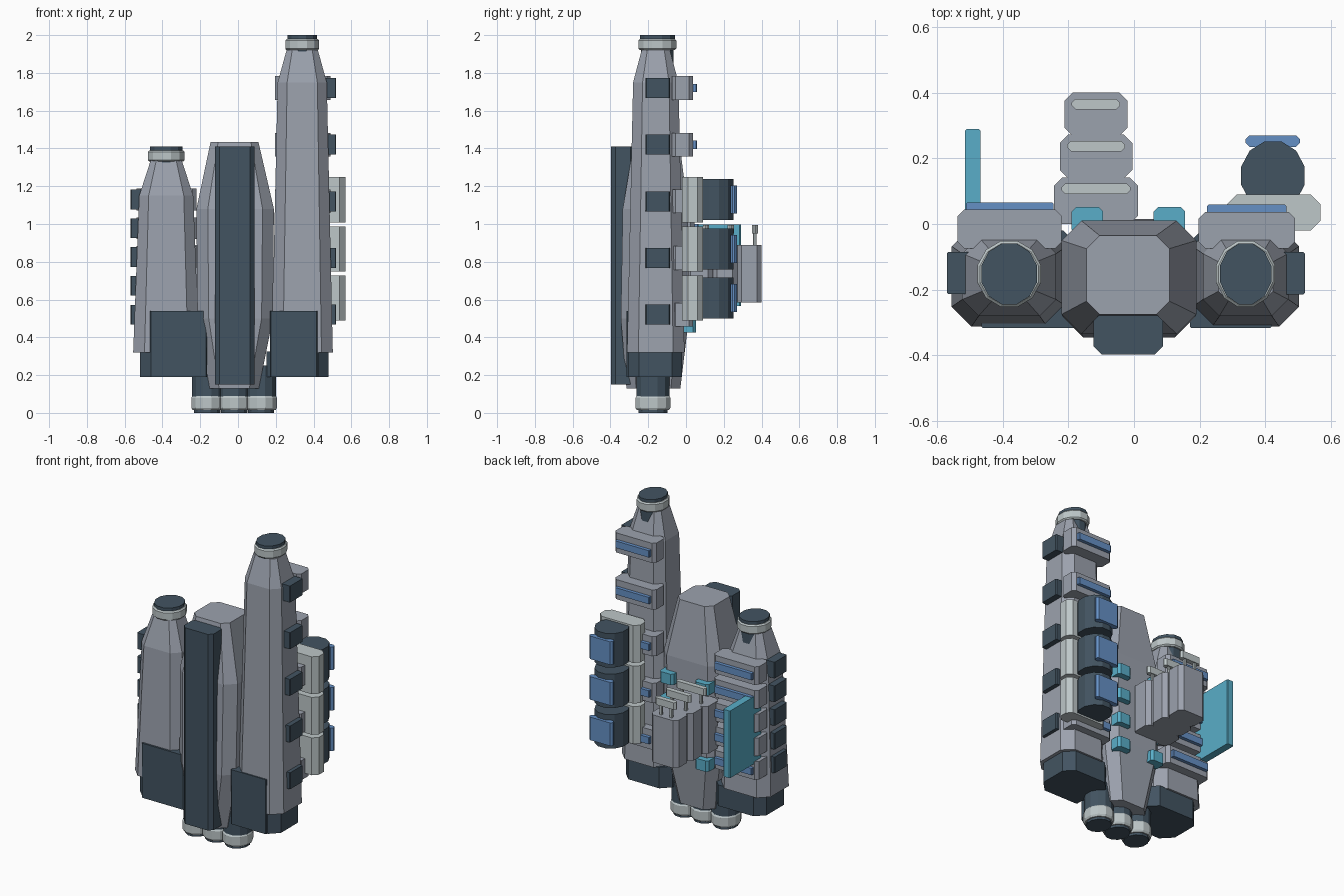
import bpy, bmesh, math

if "Cube" in bpy.data.objects:
    bpy.data.objects.remove(bpy.data.objects["Cube"])


def mat(name, rgb):
    m = bpy.data.materials.new(name)
    m.diffuse_color = (*rgb, 1)
    m.use_nodes = True
    m.node_tree.nodes["Principled BSDF"].inputs["Base Color"].default_value = m.diffuse_color
    return m


GREY = mat("hull grey", (0.33, 0.36, 0.42))
LIGHT = mat("light grey", (0.51, 0.57, 0.58))
DARK = mat("dark slate", (0.055, 0.088, 0.12))
BLUE = mat("window blue", (0.13, 0.28, 0.56))
TEAL = mat("panel teal", (0.10, 0.42, 0.58))


def loft(name, outlines, material):
    """Skin a stack of outlines (lists of 3D points) and cap both ends."""
    bm = bmesh.new()
    rings = [[bm.verts.new(p) for p in o] for o in outlines]
    n = len(rings[0])
    for a, b in zip(rings, rings[1:]):
        for i in range(n):
            j = (i + 1) % n
            bm.faces.new((a[i], a[j], b[j], b[i]))
    bm.faces.new(rings[0][::-1])
    bm.faces.new(rings[-1])
    bmesh.ops.recalc_face_normals(bm, faces=bm.faces[:])
    me = bpy.data.meshes.new(name)
    bm.to_mesh(me)
    bm.free()
    me.materials.append(material)
    ob = bpy.data.objects.new(name, me)
    bpy.context.collection.objects.link(ob)
    return ob


def octagon(z, x0, x1, y0, y1, c):
    """Rectangle with cut corners at height z."""
    return [(x0 + c, y0, z), (x1 - c, y0, z), (x1, y0 + c, z), (x1, y1 - c, z),
            (x1 - c, y1, z), (x0 + c, y1, z), (x0, y1 - c, z), (x0, y0 + c, z)]


def block(name, x, y, z, material, c=0.01):
    return loft(name, [octagon(h, *x, *y, c) for h in z], material)


def drum(name, x, y, rx, ry, z, material, bevel=0.0, n=12):
    """Upright faceted cylinder with optional bevelled ends."""
    rows = [(z[0], 1), (z[1], 1)]
    if bevel:
        rows = [(z[0], 0.92), (z[0] + bevel, 1), (z[1] - bevel, 1), (z[1], 0.92)]
    return loft(name, [[(x + rx * k * math.cos(2 * math.pi * (i + 0.5) / n),
                         y + ry * k * math.sin(2 * math.pi * (i + 0.5) / n), h)
                        for i in range(n)] for h, k in rows], material)


# Central hull
loft("central_hull", [octagon(0.13, -0.15, 0.11, -0.315, -0.03, 0.05),
                      octagon(0.50, -0.215, 0.185, -0.345, 0.015, 0.06),
                      octagon(1.08, -0.22, 0.19, -0.335, 0.01, 0.06),
                      octagon(1.435, -0.145, 0.108, -0.275, -0.035, 0.04)], GREY)

# Dark front spine
block("front_spine", (-0.123, 0.088), (-0.397, -0.27), (0.15, 1.41), DARK, 0.025)


def nacelle(side, cx, w, shoulder, neck, top, base, plate, rx):
    """Tapered outer hull with a dark base, front plate, neck and cap."""
    cy = -0.16
    rows = [(0.32, w, 0.152, 0.06), (shoulder, w - 0.032, 0.12, 0.05),
            (neck, 0.083, 0.075, 0.03)]
    loft(side + "_nacelle", [octagon(z, cx - a, cx + a, cy - b, cy + b, c)
                             for z, a, b, c in rows], GREY)
    block(side + "_base", base, (-0.305, -0.02), (0.19, 0.325), DARK, 0.055)
    block(side + "_front_plate", plate, (-0.316, -0.2), (0.19, 0.54), DARK, 0.004)
    drum(side + "_neck", cx, -0.152, rx - 0.01, 0.088, (neck - 0.1, top - 0.02), DARK)
    drum(side + "_collar", cx, -0.152, rx + 0.006, 0.104, (top - 0.08, top - 0.02), LIGHT, 0.008)
    drum(side + "_cap", cx, -0.152, rx - 0.006, 0.096, (top - 0.03, top), DARK)


nacelle("left", -0.38, 0.175, 1.15, 1.335, 1.41, (-0.52, -0.16), (-0.465, -0.165), 0.094)
nacelle("right", 0.34, 0.162, 1.75, 1.92, 2.0, (0.15, 0.48), (0.17, 0.42), 0.087)

# Side tabs and rear slats with blue strips
for i in range(5):
    zl, zr = 0.52 + 0.1525 * i, 0.52 + 0.30 * i
    block("left_side_tab", (-0.57, -0.49), (-0.213, -0.085), (zl - 0.052, zl + 0.052), DARK, 0.005)
    block("right_side_tab", (0.43, 0.52), (-0.215, -0.085), (zr - 0.053, zr + 0.053), DARK, 0.005)
    for side, x0, x1, z, h, y1 in (("left", -0.537, -0.22, zl, 0.058, 0.044),
                                   ("right", 0.197, 0.49, zr, 0.063, 0.037)):
        block(side + "_rear_slat", (x0, x1), (-0.075, y1), (z - h, z + h), GREY, 0.02)
        block(side + "_rear_strip", (x0 + 0.025, x1 - 0.025), (y1 - 0.01, y1 + 0.022),
              (z - 0.022, z + 0.022), BLUE, 0.005)

# Engines under the hull
for x in (-0.163, -0.02, 0.122):
    drum("engine_housing", x, -0.175, 0.083, 0.09, (0.07, 0.25), DARK)
    drum("engine_collar", x, -0.175, 0.087, 0.096, (0.015, 0.092), LIGHT, 0.012)
    drum("engine_nozzle", x, -0.175, 0.072, 0.08, (0.0, 0.03), DARK)

# Storage pods behind the right nacelle
for z in (1.129, 0.868, 0.608):
    block("pod_mount", (0.283, 0.568), (-0.02, 0.09), (z - 0.12, z + 0.12), LIGHT, 0.03)
    drum("pod_tank", 0.423, 0.147, 0.1, 0.108, (z - 0.109, z + 0.109), DARK)
    block("pod_window", (0.34, 0.505), (0.235, 0.27), (z - 0.074, z + 0.074), BLUE, 0.012)

# Cargo boxes stacked behind the hull, each with a handle on posts
for x0, x1, y0, y1 in ((-0.243, 0.012, 0.0, 0.142), (-0.226, -0.005, 0.14, 0.272),
                       (-0.212, -0.02, 0.268, 0.4)):
    block("cargo_box", (x0, x1), (y0, y1), (0.585, 0.89), GREY, 0.025)
    yh = y1 - 0.035
    block("cargo_handle", (x0 + 0.022, x1 - 0.022), (yh - 0.016, yh + 0.016),
          (0.95, 0.995), LIGHT, 0.012)
    for x in (x0 + 0.06, x1 - 0.06):
        block("handle_post", (x - 0.009, x + 0.009), (yh - 0.009, yh + 0.009),
              (0.88, 0.96), LIGHT, 0.003)

# Teal rear fin and small teal pads
block("rear_fin", (-0.515, -0.467), (-0.03, 0.29), (0.565, 0.997), TEAL, 0.006)
for z in (0.95, 0.787, 0.623, 0.46):
    for x in (-0.142, 0.108):
        block("rear_pad", (x - 0.048, x + 0.048), (-0.03, 0.052), (z - 0.035, z + 0.035), TEAL, 0.014)
